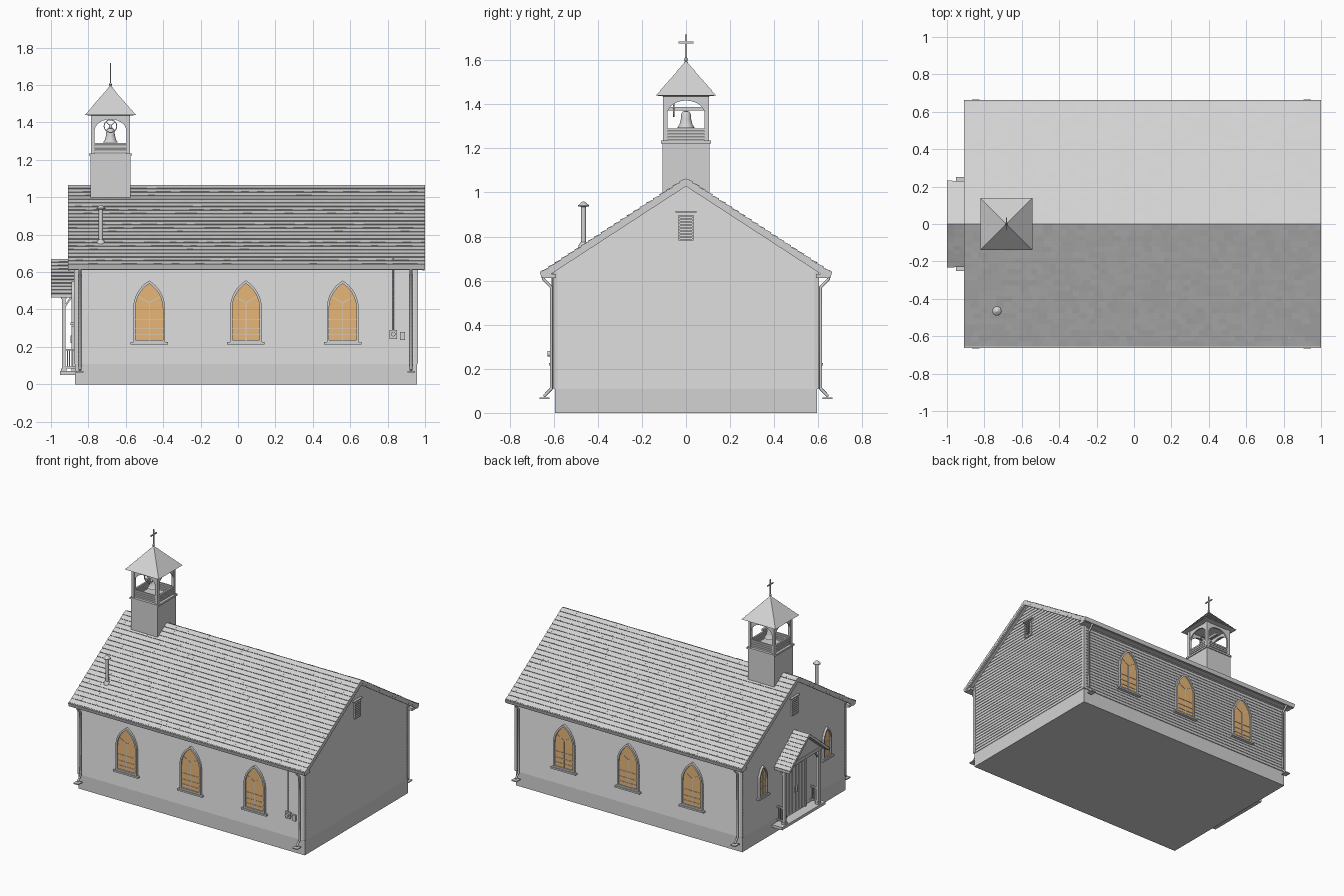
import bpy, bmesh, math, random
from mathutils import Matrix, Vector

if "Cube" in bpy.data.objects:
    bpy.data.objects.remove(bpy.data.objects["Cube"])
random.seed(4)

def material(name, rgb):
    m = bpy.data.materials.new(name)
    m.diffuse_color = (*rgb, 1)
    m.use_nodes = True
    m.node_tree.nodes["Principled BSDF"].inputs["Base Color"].default_value = m.diffuse_color
    return m
GRAY = material("painted_gray", (0.65, 0.65, 0.65))
AMBER = material("amber_glass", (0.80, 0.47, 0.19))

def finish(bm, name, mat=GRAY):
    bmesh.ops.recalc_face_normals(bm, faces=bm.faces)
    me = bpy.data.meshes.new(name)
    bm.to_mesh(me)
    bm.free()
    me.materials.append(mat)
    ob = bpy.data.objects.new(name, me)
    bpy.context.collection.objects.link(ob)
    return ob

I = Matrix.Identity(4)
def wall(x, y, deg):
    """Local frame: x along the wall, -y outward, z up."""
    return Matrix.Translation((x, y, 0)) @ Matrix.Rotation(math.radians(deg), 4, 'Z')

def prism(bm, pts, d0, d1, M=I):
    """Extrude an outline in local x/z along local y."""
    a = [bm.verts.new(M @ Vector((u, d0, z))) for u, z in pts]
    b = [bm.verts.new(M @ Vector((u, d1, z))) for u, z in pts]
    n = len(pts)
    bm.faces.new(a)
    bm.faces.new(b[::-1])
    for i in range(n):
        bm.faces.new((a[i], b[i], b[(i + 1) % n], a[(i + 1) % n]))

def box(bm, x0, x1, y0, y1, z0, z1, M=I):
    prism(bm, [(x0, z0), (x1, z0), (x1, z1), (x0, z1)], y0, y1, M)

def bar(bm, p, q, w, d0, d1, M=I):
    """Straight flat bar between two points in the local x/z plane."""
    p, q = Vector(p), Vector(q)
    n = Vector((p.y - q.y, q.x - p.x)).normalized() * w / 2
    prism(bm, [p + n, q + n, q - n, p - n], d0, d1, M)

def rings(bm, cx, cy, levels):
    """Loft rectangular rings given as (half x, half y, z)."""
    prev = None
    for hx, hy, z in levels:
        r = [bm.verts.new((cx + a * hx, cy + b * hy, z)) for a, b in ((-1, -1), (1, -1), (1, 1), (-1, 1))]
        if prev:
            for i in range(4):
                bm.faces.new((prev[i], prev[(i + 1) % 4], r[(i + 1) % 4], r[i]))
        else:
            bm.faces.new(r[::-1])
        prev = r
    bm.faces.new(prev)

def lathe(name, profile, loc, n=20):
    bm = bmesh.new()
    vs = [bm.verts.new((r, 0, z)) for r, z in profile]
    es = [bm.edges.new(e) for e in zip(vs, vs[1:])]
    bmesh.ops.spin(bm, geom=vs + es, axis=(0, 0, 1), cent=(0, 0, 0), angle=math.tau, steps=n)
    bmesh.ops.remove_doubles(bm, verts=bm.verts, dist=1e-5)
    bmesh.ops.translate(bm, verts=bm.verts, vec=loc)
    ob = finish(bm, name)
    ob.data.shade_smooth()
    ob.data.set_sharp_from_angle(angle=0.6)

def tube(name, pts, r):
    cu = bpy.data.curves.new(name, 'CURVE')
    cu.dimensions = '3D'
    cu.bevel_depth, cu.bevel_resolution, cu.use_fill_caps = r, 2, True
    sp = cu.splines.new('POLY')
    sp.points.add(len(pts) - 1)
    for p, c in zip(sp.points, pts):
        p.co = (*c, 1)
    cu.materials.append(GRAY)
    bpy.context.collection.objects.link(bpy.data.objects.new(name, cu))

def shingled_roof(name, x0, x1, yh, ze, zr, th, rows, w):
    dz, L = zr - ze, math.hypot(yh, zr - ze)
    slab, sh = bmesh.new(), bmesh.new()
    for s in (-1, 1):
        prism(slab, [(0, zr), (s * yh, ze), (s * yh, ze - th), (0, zr - th)], -x1, -x0, wall(0, 0, 90))
        nrm = Vector((0, s * dz, yh)) / L
        P = lambda x, t, up: Vector((x, s * yh * (1 - t), ze + dz * t)) + nrm * up
        for r in range(rows):
            t0, t1 = r / rows, (r + 1) / rows
            x = x0
            while x < x1 - 1e-4:
                xe = x + w * random.uniform(0.8, 1.3)
                if xe > x1 - w * 0.5:
                    xe = x1
                up = random.uniform(0.004, 0.006)
                a, b, c, d, e, f = [sh.verts.new(P(*k)) for k in (
                    (x, t0, 0), (xe, t0, 0), (xe, t0, up), (x, t0, up), (xe, t1, 0.0005), (x, t1, 0.0005))]
                for face in ((a, b, c, d), (d, c, e, f), (a, d, f), (b, e, c), (a, f, e, b)):
                    sh.faces.new(face)
                x = xe
    finish(slab, name + "_slab")
    finish(sh, name + "_shingles")

def lancet(a, z0, spring, top, n=8):
    """Pointed-arch outline."""
    h = top - spring
    R = (a * a + h * h) / (2 * a)
    end = math.asin(h / R)
    arc = [(a - R + R * math.cos(end * i / n), spring + R * math.sin(end * i / n)) for i in range(n + 1)]
    return [(-a, z0), (a, z0)] + arc[:-1] + [(0, top)] + [(-u, z) for u, z in arc[:-1]][::-1]

def window(name, M, a, z0, spring, top, f, bars):
    outer, inner = lancet(a, z0, spring, top), lancet(a - f, z0 + f, spring, top - f * 1.4)
    g = bmesh.new()
    prism(g, inner, -0.009, 0, M)
    finish(g, name + "_glass", AMBER)
    bm = bmesh.new()
    for i in range(len(outer)):
        j = (i + 1) % len(outer)
        if (Vector(outer[i]) - Vector(outer[j])).length > 1e-6:
            prism(bm, [outer[i], outer[j], inner[j], inner[i]], -0.018, 0, M)
    box(bm, -a - 0.015, a + 0.015, -0.025, 0, z0 - 0.012, z0, M)
    for p, q in bars:
        bar(bm, p, q, 0.004, -0.012, 0, M)
    finish(bm, name + "_frame")

# foundation and clapboard walls, clipped under the roof
CX, HX, HY = 0.0425, 0.914, 0.597
RZ, EZ, RY = 1.064, 0.64, 0.652
bm = bmesh.new()
rings(bm, CX, 0, [(HX, HY - 0.002, 0), (HX, HY - 0.002, 0.11)])
finish(bm, "foundation")
bm = bmesh.new()
step, lv = 0.0225, []
for i in range(43):
    z = 0.108 + i * step
    lv += [(HX + 0.004, HY + 0.004, z), (HX, HY, z + step)]
rings(bm, CX, 0, lv)
for s in (-1, 1):
    bmesh.ops.bisect_plane(bm, geom=bm.verts[:] + bm.edges[:] + bm.faces[:], plane_co=(0, 0, RZ - 0.012),
                           plane_no=(0, s * (RZ - EZ), RY), clear_outer=True)
finish(bm, "clapboard_walls")
bm = bmesh.new()
for sx in (-1, 1):
    for sy in (-1, 1):
        cx, cy = CX + sx * (HX - 0.004), sy * (HY - 0.004)
        box(bm, cx - 0.01, cx + 0.01, cy - 0.01, cy + 0.01, 0.11, 0.64)
finish(bm, "corner_boards")

# main roof, soffits, gutters, rake boards
shingled_roof("main_roof", -0.91, 1.0, RY, EZ, RZ, 0.022, 22, 0.04)
bm = bmesh.new()
for s in (-1, 1):
    box(bm, -0.905, 0.995, s * 0.59, s * 0.645, 0.612, 0.63)
    prism(bm, [(s * 0.643, 0.615), (s * 0.656, 0.615), (s * 0.664, 0.642), (s * 0.643, 0.642)],
          -1.0, 0.91, wall(0, 0, 90))
    for x in (-0.908, 0.986):
        bar(bm, (0, RZ - 0.018), (s * RY, EZ - 0.018), 0.03, -x - 0.012, -x, wall(0, 0, 90))
finish(bm, "eave_trim_and_gutters")

# downspouts with splash blocks
blocks = bmesh.new()
for s in (-1, 1):
    for x in (-0.845, 0.925):
        tube("downspout", [(x, s * 0.65, 0.622), (x, s * 0.645, 0.605), (x, s * 0.611, 0.57), (x, s * 0.611, 0.11),
                           (x, s * 0.645, 0.075)], 0.007)
        box(blocks, x - 0.02, x + 0.02, s * 0.62, s * 0.665, 0.062, 0.07)
finish(blocks, "splash_blocks")

# side windows and small entrance windows
tracery = [((0, 0.23), (0, 0.435)), ((0, 0.435), (-0.056, 0.468)), ((0, 0.435), (0.056, 0.468))]
tracery += [((-0.074, z), (0.074, z)) for z in (0.265, 0.3, 0.345)]
for y, deg in ((-HY, 0), (HY, 180)):
    for x in (-0.475, 0.0425, 0.56):
        window("side_window", wall(x, y, deg), 0.085, 0.226, 0.405, 0.555, 0.012, tracery)
XL, XR = CX - HX, CX + HX
for y in (-0.37, 0.37):
    window("entrance_window", wall(XL, y, -90), 0.048, 0.33, 0.45, 0.55, 0.01,
           [((0, 0.335), (0, 0.53)), ((-0.04, 0.39), (0.04, 0.39)), ((-0.04, 0.44), (0.04, 0.44))])

# gable vents
for x, deg in ((XL, -90), (XR, 90)):
    M = wall(x, 0, deg)
    bm = bmesh.new()
    for u in (-0.034, 0.028):
        box(bm, u, u + 0.006, -0.014, 0, 0.785, 0.895, M)
    box(bm, -0.034, 0.034, -0.014, 0, 0.783, 0.79, M)
    box(bm, -0.034, 0.034, -0.014, 0, 0.89, 0.897, M)
    box(bm, -0.048, 0.048, -0.018, 0, 0.91, 0.916, M)
    for i in range(7):
        z = 0.793 + i * 0.014
        box(bm, -0.03, 0.03, -0.012, 0, z, z + 0.007, M)
    finish(bm, "gable_vent")

# porch: slab, posts, railings, brackets, pediment, roof
bm = bmesh.new()
box(bm, -0.953, XL, -0.25, 0.25, 0.05, 0.07)
finish(bm, "porch_slab")
bm = bmesh.new()
for s in (-1, 1):
    y = s * 0.195
    box(bm, -0.942, -0.922, y - 0.01, y + 0.01, 0.07, 0.48)
    box(bm, -0.946, -0.918, y - 0.014, y + 0.014, 0.07, 0.085)
    box(bm, -0.946, -0.918, y - 0.014, y + 0.014, 0.455, 0.47)
    box(bm, -0.955, XL, y - 0.01, y + 0.01, 0.47, 0.492)
    bar(bm, (-0.93, 0.41), (-0.885, 0.475), 0.01, y - 0.005, y + 0.005)
    bar(bm, (y, 0.41), (y - s * 0.05, 0.475), 0.01, 0.926, 0.936, wall(0, 0, 90))
    for z in (0.085, 0.18):
        box(bm, -0.93, XL, y - 0.006, y + 0.006, z, z + 0.009)
    for x in (-0.912, -0.9, -0.888):
        box(bm, x - 0.0025, x + 0.0025, y - 0.0025, y + 0.0025, 0.09, 0.185)
box(bm, -0.955, -0.935, -0.205, 0.205, 0.47, 0.492)
prism(bm, [(-0.205, 0.488), (0.205, 0.488), (0, 0.65)], 0.94, 0.95, wall(0, 0, 90))
finish(bm, "porch_frame")
shingled_roof("porch_roof", -1.0, -0.865, 0.228, 0.484, 0.67, 0.02, 10, 0.035)

# double door
M = wall(XL, 0, -90)
bm = bmesh.new()
for s in (-1, 1):
    box(bm, s * 0.002, s * 0.105, -0.01, 0, 0.07, 0.42, M)
    box(bm, s * 0.105, s * 0.122, -0.018, 0, 0.07, 0.437, M)
    for u in (0.006, 0.04, 0.074):
        box(bm, s * u, s * (u + 0.027), -0.014, 0, 0.08, 0.41, M)
    box(bm, s * 0.008, s * 0.013, -0.024, 0, 0.22, 0.26, M)
box(bm, -0.122, 0.122, -0.018, 0, 0.42, 0.437, M)
box(bm, -0.28, -0.26, -0.02, 0, 0.305, 0.345, wall(XL, -0.54, -90))
finish(bm, "double_door_and_lantern")

# belfry: base, posts, louvred rails, arches
BX = -0.682
bm = bmesh.new()
rings(bm, BX, 0, [(0.107, 0.107, 0.93), (0.107, 0.107, 1.222), (0.114, 0.114, 1.222), (0.114, 0.114, 1.235)])
finish(bm, "belfry_base")
bm = bmesh.new()
for k in range(4):
    M = wall(BX, 0, 90 * k)
    box(bm, -0.105, -0.085, -0.105, -0.085, 1.235, 1.44, M)
    for i in range(4):
        z = 1.238 + i * 0.014
        prism(bm, [(-0.085, z), (0.085, z), (0.085, z + 0.011), (-0.085, z + 0.011)], -0.1, -0.088, M)
    arc = [(-0.085 * math.cos(math.pi * i / 12), 1.355 + 0.062 * math.sin(math.pi * i / 12)) for i in range(13)]
    for p, q in zip(arc, arc[1:]):
        prism(bm, [p, q, (q[0], 1.442), (p[0], 1.442)], -0.1, -0.09, M)
finish(bm, "belfry_frame")

# belfry roof with stepped courses, finial and cross
bm = bmesh.new()
lv = [(0.1, 0.1, 1.436)]
for i in range(7):
    h0, h1 = 0.135 * (1 - i / 7), 0.135 * (1 - (i + 1) / 7)
    z0, z1 = 1.44 + 0.155 * i / 7, 1.44 + 0.155 * (i + 1) / 7
    lv += [(h0 + 0.003, h0 + 0.003, z0), (h1 + 0.0005, h1 + 0.0005, z1)]
rings(bm, BX, 0, lv)
finish(bm, "belfry_roof")
lathe("finial", [(0, 1.58), (0.01, 1.588), (0.005, 1.595), (0.009, 1.602), (0.005, 1.611), (0, 1.613)], (BX, 0, 0), 12)
bm = bmesh.new()
box(bm, BX - 0.0035, BX + 0.0035, -0.0035, 0.0035, 1.6, 1.717)
box(bm, BX - 0.0035, BX + 0.0035, -0.034, 0.034, 1.676, 1.684)
finish(bm, "cross")

# bell with yoke and wheel
lathe("bell", [(0, 1.37), (0.014, 1.368), (0.021, 1.358), (0.024, 1.33), (0.03, 1.308), (0.04, 1.292), (0.036, 1.292),
               (0.02, 1.33), (0, 1.355)], (BX, 0, 0))
bm = bmesh.new()
box(bm, BX - 0.008, BX + 0.008, -0.09, 0.09, 1.372, 1.388)
for i in range(16):
    p, q = [(BX + 0.034 * math.cos(t), 1.38 + 0.034 * math.sin(t)) for t in (math.tau * i / 16, math.tau * (i + 1) / 16)]
    bar(bm, p, q, 0.005, -0.06, -0.053)
    if i % 4 == 2:
        bar(bm, (BX, 1.38), p, 0.004, -0.059, -0.054)
finish(bm, "bell_yoke_and_wheel")

# flue pipe
lathe("flue_pipe", [(0.024, 0.72), (0.022, 0.762), (0.012, 0.775), (0.012, 0.935), (0.025, 0.937), (0.024, 0.942),
                    (0.008, 0.957), (0, 0.96)], (-0.733, -0.465, 0), 16)

# electric meter and conduit
bm = bmesh.new()
box(bm, 0.81, 0.85, -0.615, -0.59, 0.242, 0.29)
box(bm, 0.866, 0.893, -0.612, -0.59, 0.236, 0.28)
finish(bm, "meter_boxes")
tube("meter_dial", [(0.83, -0.61, 0.268), (0.83, -0.628, 0.268)], 0.013)
tube("conduit", [(0.83, -0.607, 0.285), (0.83, -0.607, 0.672)], 0.004)
